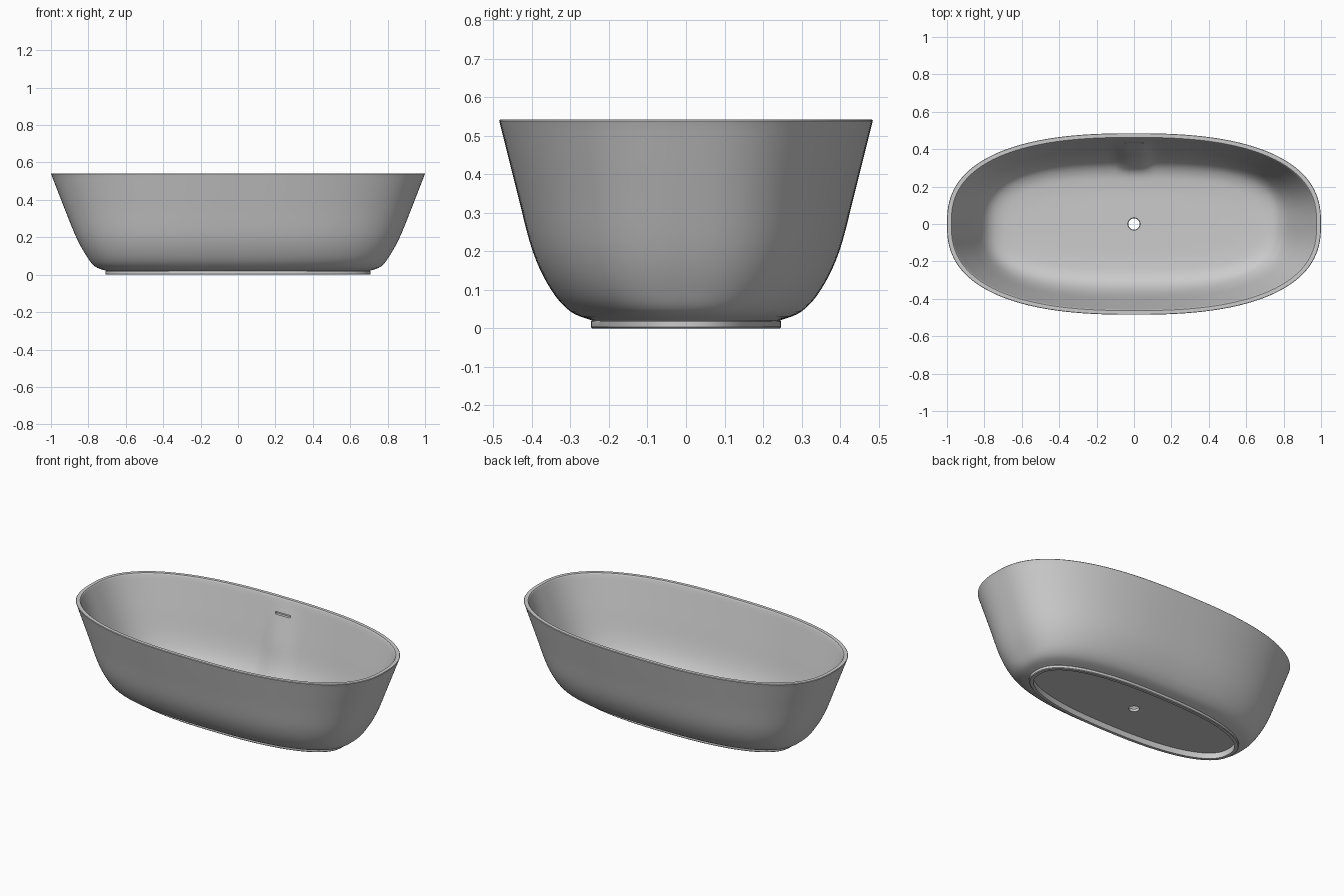
import bpy, bmesh, math

if "Cube" in bpy.data.objects:
    bpy.data.objects.remove(bpy.data.objects["Cube"])

SEGMENTS = 192


def make_material(name, rgb):
    mat = bpy.data.materials.new(name)
    mat.use_nodes = True
    mat.diffuse_color = (*rgb, 1)
    mat.node_tree.nodes["Principled BSDF"].inputs["Base Color"].default_value = (*rgb, 1)
    return mat


def smooth_profile(points, steps=5):
    """Catmull-Rom interpolation through (half length, half width, height, squareness)."""
    padded = [points[0]] + points + [points[-1]]
    result = []
    for p0, p1, p2, p3 in zip(padded, padded[1:], padded[2:], padded[3:]):
        for i in range(steps):
            t = i / steps
            result.append(tuple(
                b + t * (c - a) / 2
                + t * t * (2 * a - 5 * b + 4 * c - d) / 2
                + t ** 3 * (3 * b - a - 3 * c + d) / 2
                for a, b, c, d in zip(p0, p1, p2, p3)))
    return result + [points[-1]]


def oval(a, b, z, n):
    """Superellipse ring of points."""
    ring = []
    for i in range(SEGMENTS):
        t = 2 * math.pi * i / SEGMENTS
        c, s = math.cos(t), math.sin(t)
        k = (abs(c) ** n + abs(s) ** n) ** (-1 / n)
        ring.append([a * c * k, b * s * k, z])
    return ring


def overflow_bulge(ring):
    """Swell the inside of the back wall where the overflow channel runs."""
    for p in ring:
        if p[1] > 0.1:
            fade = max(0, min(1, (0.53 - p[2]) / 0.25)) * min(1, max(0, (p[2] - 0.055) / 0.04))
            p[1] -= 0.02 * fade * math.exp(-(p[0] / 0.08) ** 4)
    return ring


# Underside, recessed inside the foot ring
foot = [(0.03, 0.03, 0.035, 2), (0.685, 0.225, 0.035, 2.4), (0.685, 0.225, 0.0, 2.4),
        (0.705, 0.243, 0.0, 2.4), (0.709, 0.247, 0.004, 2.4), (0.709, 0.247, 0.018, 2.4)]
# Outer wall, from the foot up to the rim
outer = smooth_profile([
    (0.705, 0.245, 0.021, 2.4), (0.765, 0.30, 0.044, 2.6), (0.81, 0.35, 0.1, 2.7),
    (0.865, 0.398, 0.2, 2.65), (0.93, 0.44, 0.36, 2.55), (0.998, 0.484, 0.535, 2.5)])
rim = [(1.0, 0.485, 0.539, 2.5), (0.998, 0.483, 0.542, 2.5),
       (0.977, 0.463, 0.542, 2.5), (0.974, 0.46, 0.539, 2.5)]
# Inner wall, from the rim down to the floor
inner = smooth_profile([
    (0.972, 0.458, 0.534, 2.5), (0.905, 0.416, 0.36, 2.6), (0.84, 0.375, 0.2, 2.75),
    (0.79, 0.33, 0.11, 2.9), (0.725, 0.275, 0.07, 3), (0.62, 0.2, 0.058, 3),
    (0.45, 0.13, 0.055, 2.8)])
drain_edge = [(0.034, 0.034, 0.055, 2), (0.03, 0.03, 0.052, 2)]

rings = [oval(*p) for p in foot + outer + rim]
rings += [overflow_bulge(oval(*p)) for p in inner]
rings += [oval(*p) for p in drain_edge]

# Tub shell: rings bridged into one closed surface around the drain hole
bm = bmesh.new()
loops = [[bm.verts.new(p) for p in ring] for ring in rings]
for lower, upper in zip(loops, loops[1:] + loops[:1]):
    for i in range(SEGMENTS):
        j = (i + 1) % SEGMENTS
        bm.faces.new((lower[i], lower[j], upper[j], upper[i]))
bmesh.ops.recalc_face_normals(bm, faces=bm.faces)
mesh = bpy.data.meshes.new("bathtub")
bm.to_mesh(mesh)
bm.free()
tub = bpy.data.objects.new("bathtub", mesh)
bpy.context.collection.objects.link(tub)
mesh.materials.append(make_material("light grey", (0.6, 0.6, 0.6)))

# Overflow slot cut into the back wall
bpy.ops.mesh.primitive_cube_add(size=1, location=(0, 0.42, 0.455))
cutter = bpy.context.object
cutter.name = "overflow_slot_cutter"
cutter.scale = (0.1, 0.056, 0.014)
bpy.ops.object.transform_apply(location=False, rotation=False, scale=True)
cutter.hide_render = True
cut = tub.modifiers.new("overflow slot", "BOOLEAN")
cut.operation = "DIFFERENCE"
cut.solver = "EXACT"
cut.object = cutter

bpy.ops.object.select_all(action="DESELECT")
tub.select_set(True)
bpy.context.view_layer.objects.active = tub
bpy.ops.object.modifier_apply(modifier=cut.name)
bpy.data.objects.remove(cutter)
bpy.ops.object.shade_smooth_by_angle(angle=math.radians(35))
